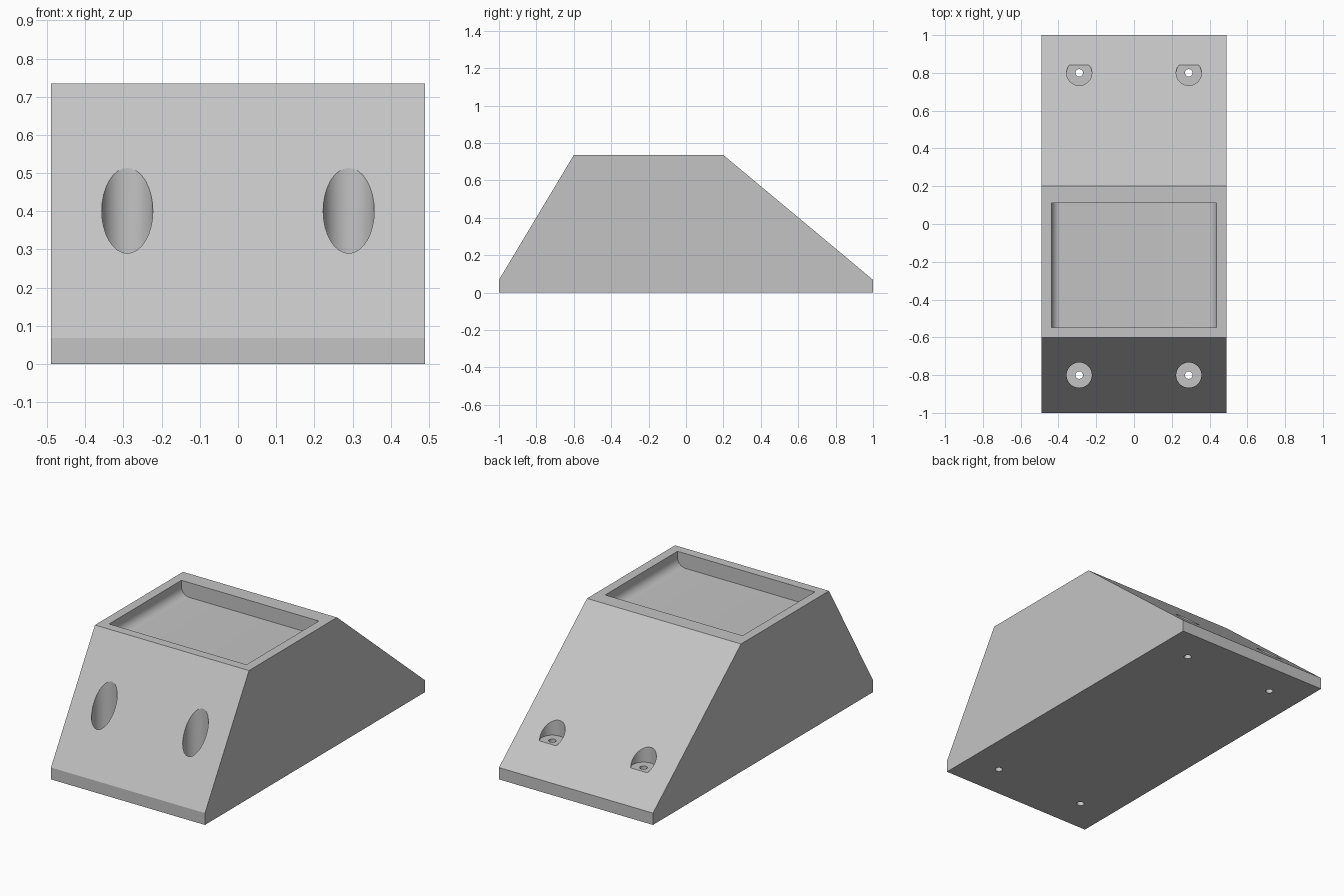
import bpy
import math
from mathutils import Vector

cube = bpy.data.objects.get("Cube")
if cube:
    bpy.data.objects.remove(cube, do_unlink=True)

grey = bpy.data.materials.new("plain grey")
grey.use_nodes = True
colour = (0.55, 0.55, 0.55, 1)
grey.diffuse_color = colour
grey.node_tree.nodes["Principled BSDF"].inputs["Base Color"].default_value = colour


def prism(name, profile, start, end):
    """Sweep a closed 3D profile from offset start to offset end."""
    n = len(profile)
    verts = [Vector(p) + Vector(o) for o in (start, end) for p in profile]
    faces = [range(n), range(n, 2 * n)]
    faces += [(i, (i + 1) % n, n + (i + 1) % n, n + i) for i in range(n)]
    mesh = bpy.data.meshes.new(name)
    mesh.from_pydata(verts, [], [tuple(f) for f in faces])
    mesh.materials.append(grey)
    obj = bpy.data.objects.new(name, mesh)
    bpy.context.collection.objects.link(obj)
    bpy.context.view_layer.objects.active = obj
    bpy.ops.object.mode_set(mode='EDIT')
    bpy.ops.mesh.select_all(action='SELECT')
    bpy.ops.mesh.normals_make_consistent(inside=False)
    bpy.ops.object.mode_set(mode='OBJECT')
    return obj


def drill(name, x, y, radius, bottom, top):
    circle = [(x + radius * math.cos(a), y + radius * math.sin(a), 0)
              for a in (math.tau * i / 32 for i in range(32))]
    return prism(name, circle, (0, 0, bottom), (0, 0, top))


# Wedge-shaped body: side profile swept across the width
half_width, height, lip = 0.49, 0.735, 0.068
side = [(0, -1, 0), (0, 1, 0), (0, 1, lip), (0, 0.2, height),
        (0, -0.6, height), (0, -1, lip)]
body = prism("stand_body", side, (-half_width, 0, 0), (half_width, 0, 0))

# Top tray pocket with rounded lower corners along its two sides
tray_half, floor, cove = 0.437, height - 0.085, 0.05
arc = [(tray_half - cove + cove * math.sin(a), 0, floor + cove - cove * math.cos(a))
       for a in (math.pi / 2 * i / 8 for i in range(9))]
right_side = arc + [(tray_half, 0, height + 0.1)]
left_side = [(-x, y, z) for x, y, z in reversed(right_side)]
cutters = [prism("tray_cutter", right_side + left_side, (0, -0.547, 0), (0, 0.11, 0))]

# Four screw holes with wide flat-bottomed bores
for x in (-0.29, 0.29):
    for y in (-0.8, 0.8):
        cutters.append(drill("bore_cutter", x, y, 0.067, 0.2, 1))
        cutters.append(drill("screw_cutter", x, y, 0.02, -0.1, 0.3))

# Carve the body
bpy.ops.object.select_all(action='DESELECT')
body.select_set(True)
bpy.context.view_layer.objects.active = body
for cutter in cutters:
    cutter.hide_render = True
    mod = body.modifiers.new("carve", 'BOOLEAN')
    mod.operation = 'DIFFERENCE'
    mod.solver = 'EXACT'
    mod.object = cutter
    bpy.ops.object.modifier_apply(modifier=mod.name)
for cutter in cutters:
    bpy.data.objects.remove(cutter, do_unlink=True)

bpy.ops.object.shade_smooth_by_angle(angle=math.radians(25))
